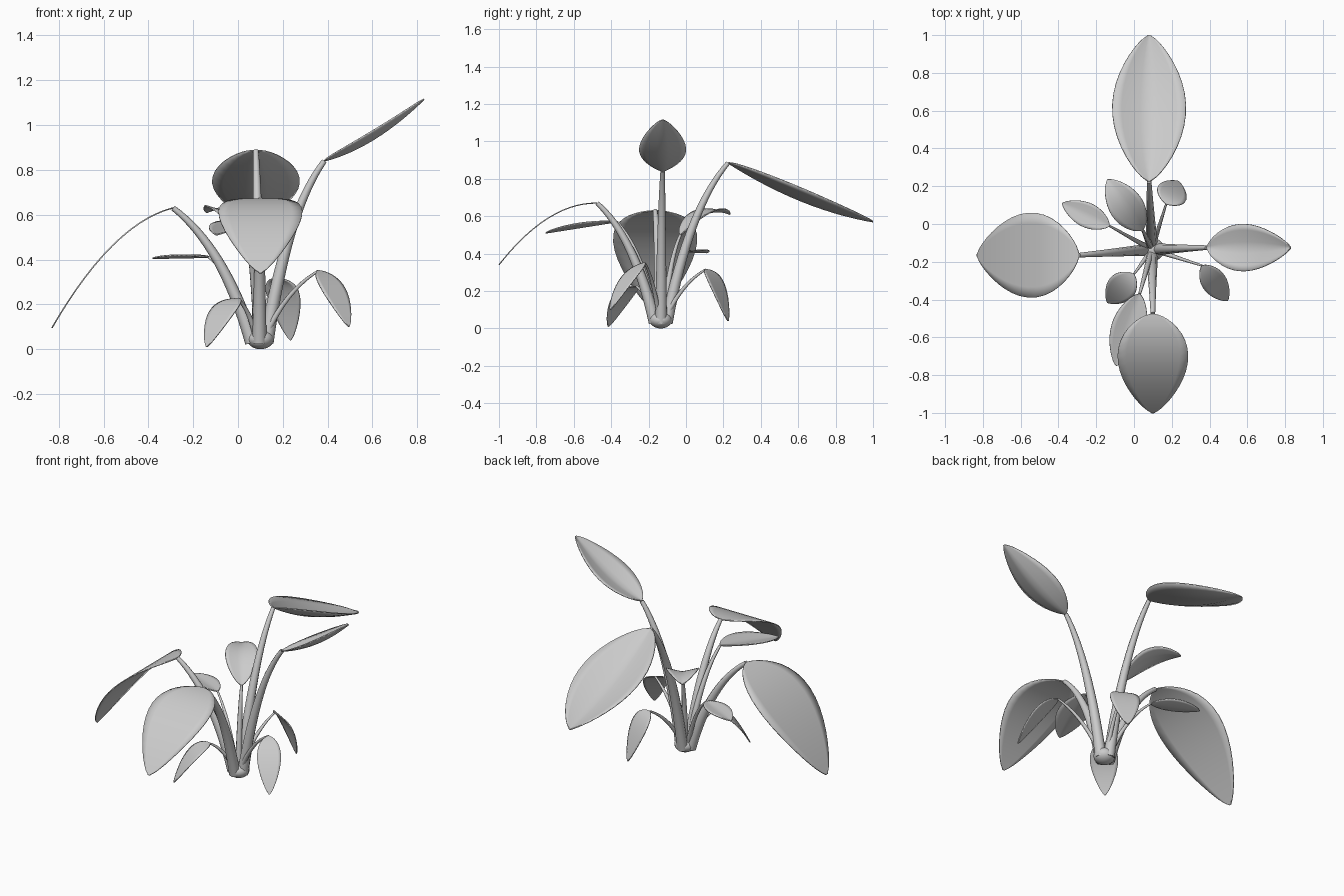
import bpy, bmesh, math
from mathutils import Vector

if "Cube" in bpy.data.objects:
    bpy.data.objects.remove(bpy.data.objects["Cube"])

CROWN = Vector((.095, -.135, .03))
UP = Vector((0, 0, 1))


def arc(a, b, c, t):
    # quadratic curve from a to c pulled toward b
    return a * (1 - t) ** 2 + b * 2 * t * (1 - t) + c * t * t


def add_stem(name, end, thick):
    # arching stalk rising steeply from the crown, then leaning outward
    out = end - CROWN
    flat = Vector((out.x, out.y, 0))
    start = CROWN + flat.normalized() * thick
    bend = CROWN + flat * .42 + UP * out.z * .72
    cu = bpy.data.curves.new(name, 'CURVE')
    cu.dimensions = '3D'
    cu.bevel_depth = 1
    cu.bevel_resolution = 2
    cu.use_fill_caps = True
    n = 16
    sp = cu.splines.new('POLY')
    sp.points.add(n)
    for i, p in enumerate(sp.points):
        p.co = (*arc(start, bend, end, i / n), 1)
        p.radius = thick * (1 - .62 * i / n)
    sp.use_smooth = True
    bpy.context.collection.objects.link(bpy.data.objects.new(name, cu))


def add_leaf(name, base, tip, half, widest, arch, fold):
    # oval blade swept along an arched midrib; fold lifts the side edges
    rows, cols = 20, 8
    bend = (base + tip) / 2 + UP * 2 * arch
    side = (tip - base).cross(UP).normalized()
    power = math.log(.5) / math.log(widest)
    bm = bmesh.new()
    grid = []
    for i in range(rows + 1):
        t = (1 - math.cos(math.pi * i / rows)) / 2
        tangent = (bend - base) * (1 - t) + (tip - bend) * t
        normal = side.cross(tangent).normalized()
        s = max(max(math.sin(math.pi * t ** power), 0) ** .7, .03)
        row = []
        for j in range(cols + 1):
            u = 2 * j / cols - 1
            offset = side * u * half + normal * fold * abs(u) ** 1.2
            row.append(bm.verts.new(arc(base, bend, tip, t) + offset * s))
        grid.append(row)
    for r0, r1 in zip(grid, grid[1:]):
        for j in range(cols):
            bm.faces.new((r0[j], r0[j + 1], r1[j + 1], r1[j])).smooth = True
    me = bpy.data.meshes.new(name)
    bm.to_mesh(me)
    bm.free()
    ob = bpy.data.objects.new(name, me)
    bpy.context.collection.objects.link(ob)
    mod = ob.modifiers.new('thickness', 'SOLIDIFY')
    mod.thickness = .006
    mod.offset = 0


def plant(name, base, tip, half, arch=0, fold=0, widest=.47, thick=.015):
    base, tip = Vector(base), Vector(tip)
    add_stem(name + "_stem", base, thick)
    add_leaf(name + "_leaf", base, tip, half, widest, arch, fold)


# four large leaves
BIG = .032
plant("back_large", (.08, .225, .885), (.08, 1, .57), .195, -.045, .065, thick=BIG)
plant("left_large", (-.29, -.165, .63), (-.83, -.165, .095), .225, .1, thick=BIG)
plant("right_large", (.385, -.125, .84), (.83, -.125, 1.115), .125, -.04, .035, thick=BIG)
plant("front_large", (.1, -.475, .67), (.1, -1, .34), .187, .085, widest=.43, thick=BIG)

# two middle leaves
plant("front_middle", (.03, -.37, .57), (-.095, -.75, .51), .09, fold=.02, thick=.02)
plant("back_left_middle", (.045, -.03, .5), (-.14, .235, .61), .09, .055, .02, thick=.02)

# four small leaves
plant("front_left_small", (0, -.265, .225), (-.14, -.415, .01), .078, .05)
plant("right_small", (.36, -.22, .35), (.495, -.405, .1), .066, .04)
plant("back_right_small", (.17, .105, .315), (.235, .225, .04), .083, .06)
plant("left_small", (-.13, -.01, .41), (-.38, .11, .405), .065, fold=.012)

# rounded crown where the stems join
bpy.ops.mesh.primitive_uv_sphere_add(segments=20, ring_count=12, location=(.1, -.135, .045))
crown = bpy.context.object
crown.name = "crown"
crown.scale = (.06, .06, .045)
bpy.ops.object.shade_smooth()
